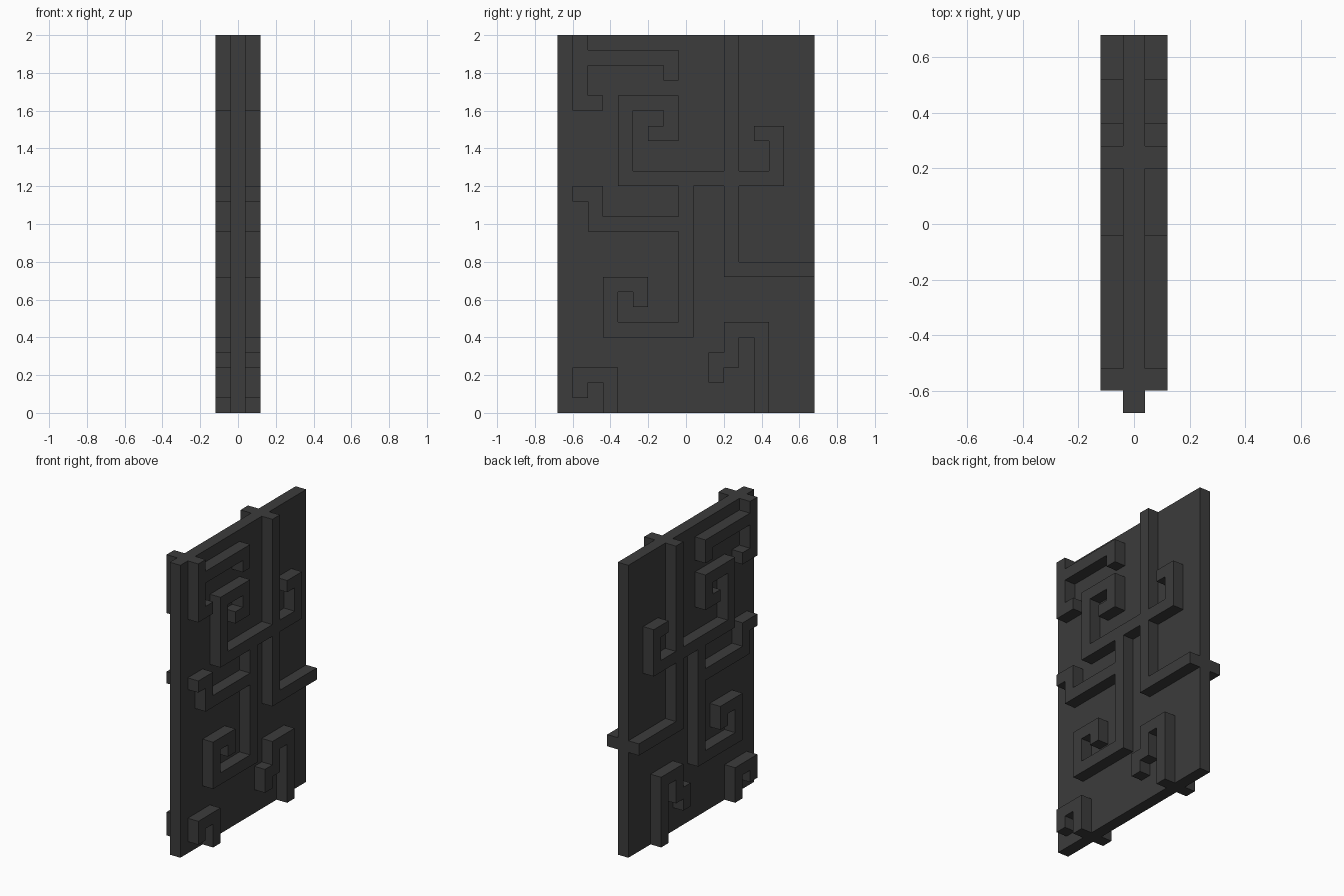
import bpy
import bmesh
from mathutils import Vector

if "Cube" in bpy.data.objects:
    bpy.data.objects.remove(bpy.data.objects["Cube"], do_unlink=True)

CELL = 0.08                 # width of every raised band
WIDTH, HEIGHT = 17, 25      # panel size in cells
HALF = CELL / 2             # half the panel thickness
RELIEF = 0.08               # how far the bands stand out

dark = bpy.data.materials.new("charcoal")
dark.use_nodes = True
COLOUR = (0.045, 0.045, 0.045, 1.0)
dark.diffuse_color = COLOUR
dark.node_tree.nodes["Principled BSDF"].inputs["Base Color"].default_value = COLOUR


def add_object(name, bm):
    bmesh.ops.recalc_face_normals(bm, faces=bm.faces[:])
    mesh = bpy.data.meshes.new(name)
    bm.to_mesh(mesh)
    bm.free()
    mesh.materials.append(dark)
    obj = bpy.data.objects.new(name, mesh)
    bpy.context.collection.objects.link(obj)
    return obj


def cells_along(path):
    """All grid cells (column, row) on a path of straight runs."""
    cells = {path[0]}
    for (c0, r0), (c1, r1) in zip(path, path[1:]):
        for c in range(min(c0, c1), max(c0, c1) + 1):
            for r in range(min(r0, r1), max(r0, r1) + 1):
                cells.add((c, r))
    return cells


def add_band(name, paths):
    """Raised band along the paths, mirrored to both faces of the panel."""
    bm = bmesh.new()
    for c, r in sorted(set().union(*map(cells_along, paths))):
        y, z = (c - WIDTH / 2) * CELL, r * CELL
        bm.faces.new([bm.verts.new((HALF, y + a * CELL, z + b * CELL))
                      for a, b in ((0, 0), (1, 0), (1, 1), (0, 1))])
    bmesh.ops.remove_doubles(bm, verts=bm.verts[:], dist=0.001)
    result = bmesh.ops.extrude_face_region(bm, geom=bm.faces[:])
    moved = [v for v in result["geom"] if isinstance(v, bmesh.types.BMVert)]
    bmesh.ops.translate(bm, verts=moved, vec=Vector((RELIEF, 0, 0)))
    bmesh.ops.recalc_face_normals(bm, faces=bm.faces[:])
    bmesh.ops.dissolve_limit(bm, angle_limit=0.01,
                             verts=bm.verts[:], edges=bm.edges[:])
    obj = add_object(name, bm)
    obj.modifiers.new("both_faces", "MIRROR").use_axis[0] = True


# Flat panel
bm = bmesh.new()
bmesh.ops.create_cube(bm, size=1)
bmesh.ops.scale(bm, verts=bm.verts[:],
                vec=(2 * HALF, WIDTH * CELL, HEIGHT * CELL))
bmesh.ops.translate(bm, verts=bm.verts[:], vec=(0, 0, HEIGHT * CELL / 2))
add_object("panel", bm)

# Central trunk with its scrolls and side arms
add_band("central_scrollwork", [
    [(11, 24), (11, 9), (16, 9)],
    [(6, 18), (7, 18), (7, 20), (4, 20), (4, 15), (14, 15), (14, 18), (13, 18)],
    [(8, 15), (8, 5), (3, 5), (3, 8), (5, 8), (5, 7)],
    [(8, 12), (2, 12), (2, 14), (1, 14)],
])

# Separate scrolls near the corners
add_band("upper_front_scroll", [
    [(1, 24), (1, 20), (2, 20)],
    [(1, 23), (7, 23), (7, 22)],
])
add_band("lower_front_scroll", [[(3, 0), (3, 2), (1, 2), (1, 1)]])
add_band("lower_back_scroll",
         [[(13, 0), (13, 5), (11, 5), (11, 3), (10, 3), (10, 2)]])
